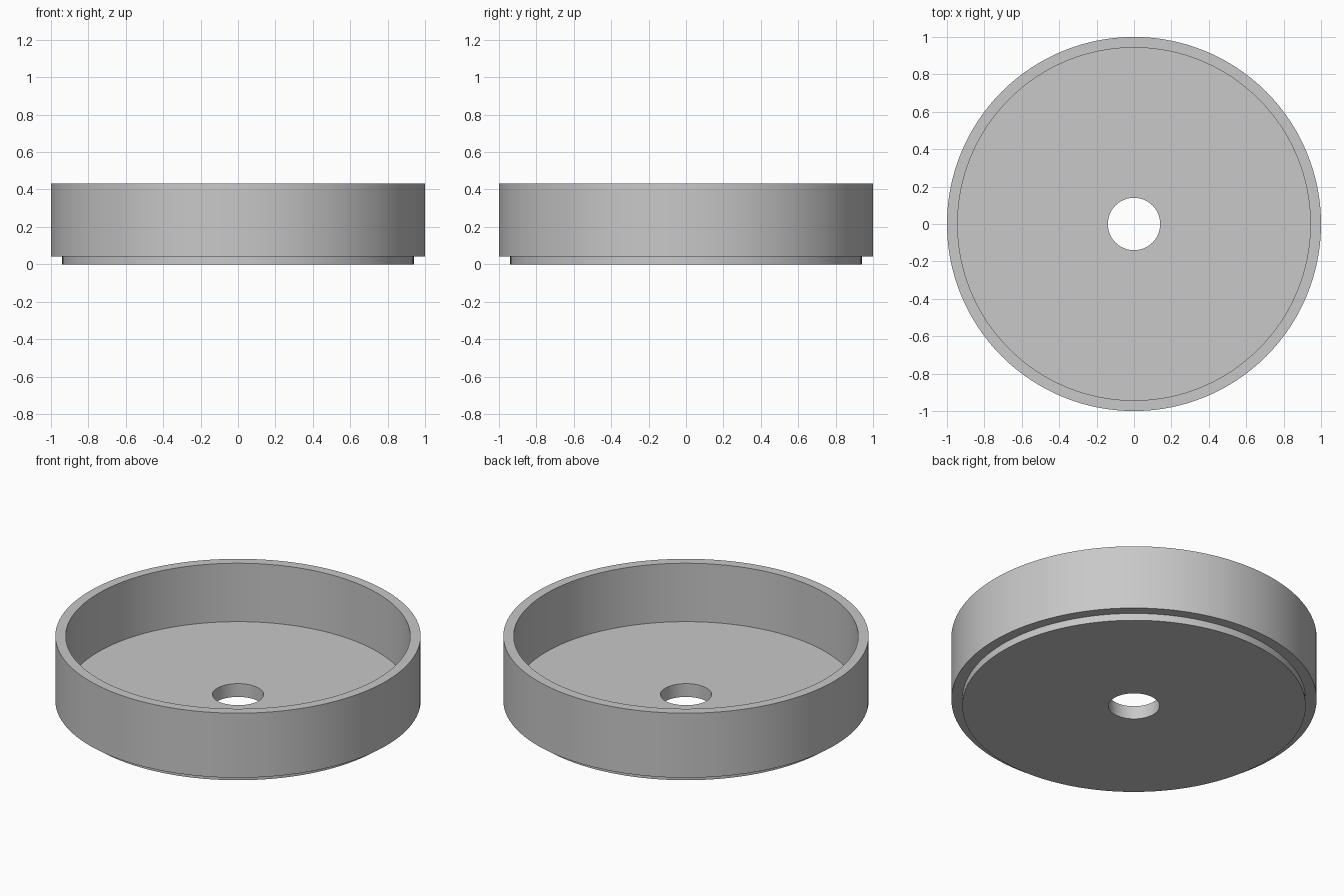
import bpy, bmesh, math

if "Cube" in bpy.data.objects:
    bpy.data.objects.remove(bpy.data.objects["Cube"])

SEGMENTS = 128

# Closed wall profile (radius, height): stepped base, rim, recessed floor, drain hole
profile = [
    (0.14, 0.0), (0.94, 0.0), (0.94, 0.043), (1.0, 0.043),
    (1.0, 0.433), (0.943, 0.433), (0.943, 0.08), (0.14, 0.08),
]

# Revolve the profile around z
bm = bmesh.new()
rings = []
for r, z in profile:
    rings.append([bm.verts.new((r * math.cos(2 * math.pi * i / SEGMENTS),
                                r * math.sin(2 * math.pi * i / SEGMENTS), z))
                  for i in range(SEGMENTS)])
for k, ring in enumerate(rings):
    nxt = rings[(k + 1) % len(rings)]
    for i in range(SEGMENTS):
        j = (i + 1) % SEGMENTS
        bm.faces.new((ring[i], ring[j], nxt[j], nxt[i]))
bmesh.ops.recalc_face_normals(bm, faces=bm.faces)

mesh = bpy.data.meshes.new("round_basin")
bm.to_mesh(mesh)
bm.free()
basin = bpy.data.objects.new("round_basin", mesh)
bpy.context.collection.objects.link(basin)

# Plain grey finish
grey = bpy.data.materials.new("light_grey")
grey.diffuse_color = (0.58, 0.58, 0.58, 1)
grey.use_nodes = True
grey.node_tree.nodes["Principled BSDF"].inputs["Base Color"].default_value = grey.diffuse_color
mesh.materials.append(grey)

# Smooth round walls with crisp edges
bpy.context.view_layer.objects.active = basin
basin.select_set(True)
bpy.ops.object.shade_smooth_by_angle(angle=math.radians(30))
